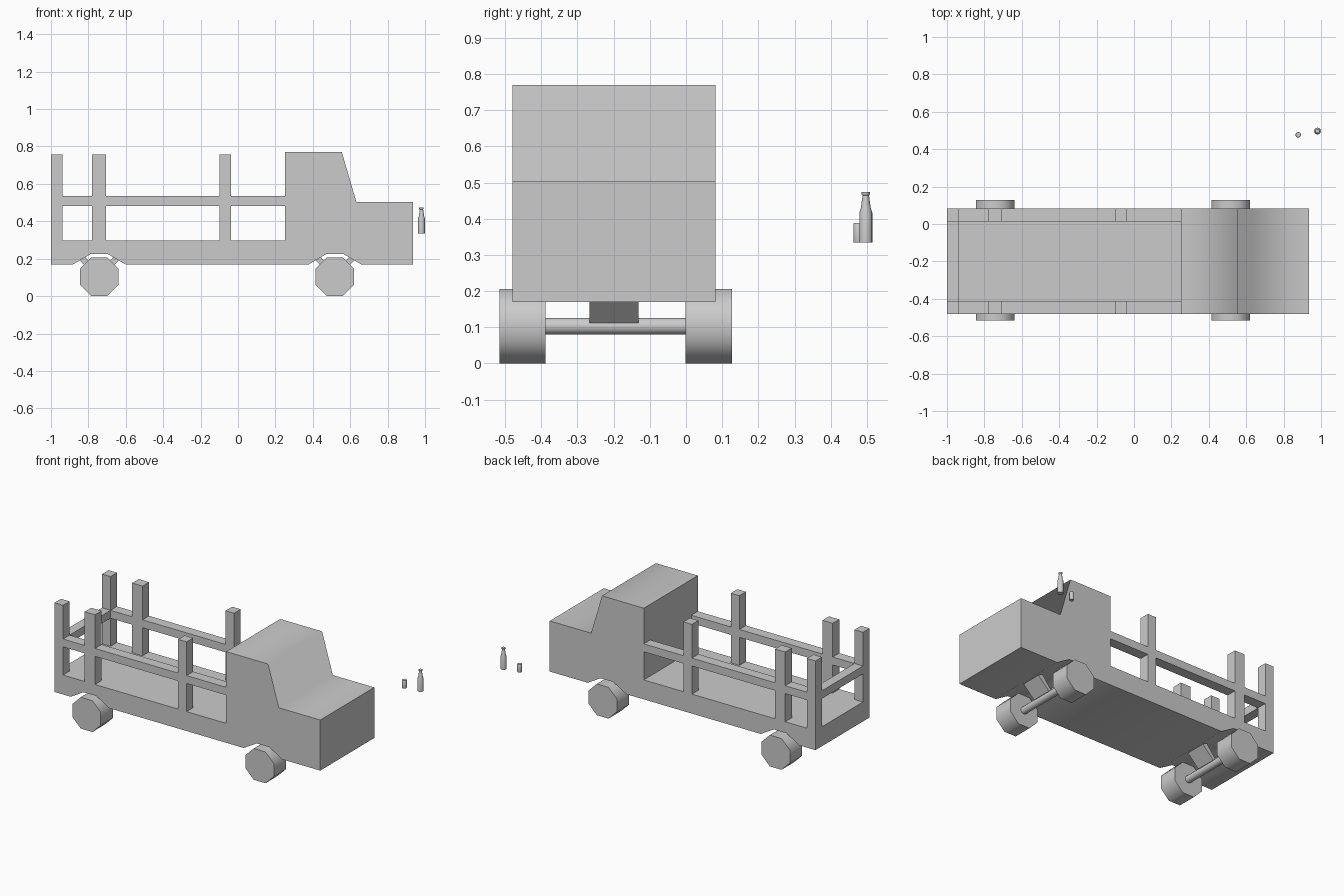
import bpy, bmesh, math
from mathutils import Vector, Matrix

if "Cube" in bpy.data.objects:
    bpy.data.objects.remove(bpy.data.objects["Cube"])

Y0, Y1 = -0.48, 0.082          # truck sides
YC = (Y0 + Y1) / 2
AXLES = (-0.742, 0.518)
WZ = 0.103                     # wheel centre height


def finish(name, bm, angle=None):
    bmesh.ops.recalc_face_normals(bm, faces=bm.faces[:])
    me = bpy.data.meshes.new(name)
    bm.to_mesh(me)
    bm.free()
    ob = bpy.data.objects.new(name, me)
    bpy.context.collection.objects.link(ob)
    if angle:
        bpy.ops.object.select_all(action='DESELECT')
        ob.select_set(True)
        bpy.context.view_layer.objects.active = ob
        bpy.ops.object.shade_smooth_by_angle(angle=math.radians(angle))
    return ob


def prism(name, pts, y0, y1, angle=None):
    """Extrude an x/z outline along y."""
    bm = bmesh.new()
    face = bm.faces.new([bm.verts.new((x, y0, z)) for x, z in pts])
    ext = bmesh.ops.extrude_face_region(bm, geom=[face])
    verts = [v for v in ext['geom'] if isinstance(v, bmesh.types.BMVert)]
    bmesh.ops.translate(bm, verts=verts, vec=(0, y1 - y0, 0))
    return finish(name, bm, angle)


def box(name, x0, x1, y0, y1, z0, z1):
    return prism(name, [(x0, z0), (x1, z0), (x1, z1), (x0, z1)], y0, y1)


def rod(name, x, y0, y1, z, r, n, angle):
    """Cylinder along y with a flat side at the bottom."""
    pts = [(x + r * math.cos((i + 0.5) * math.tau / n),
            z + r * math.sin((i + 0.5) * math.tau / n)) for i in range(n)]
    return prism(name, pts, y0, y1, angle)


def lathe(name, profile, x, y, n=16):
    """Spin an (r, z) profile around a vertical axis."""
    bm = bmesh.new()
    vs = [bm.verts.new((r, 0, z)) for r, z in profile]
    es = [bm.edges.new(p) for p in zip(vs, vs[1:])]
    bmesh.ops.spin(bm, geom=vs + es, axis=(0, 0, 1), cent=(0, 0, 0),
                   angle=math.tau, steps=n, use_duplicate=False)
    bmesh.ops.remove_doubles(bm, verts=bm.verts[:], dist=1e-4)
    bmesh.ops.translate(bm, verts=bm.verts[:], vec=(x, y, 0))
    return finish(name, bm, 40)


# Body: bed, cab and hood in one outline with wheel arches
outline = [(-1.0, 0.17)]
for ax in AXLES:
    outline += [(ax - 0.14, 0.17), (ax - 0.046, 0.225),
                (ax + 0.046, 0.225), (ax + 0.14, 0.17)]
outline += [(0.935, 0.17), (0.935, 0.503), (0.633, 0.503), (0.555, 0.77),
            (0.25, 0.77), (0.25, 0.298), (-1.0, 0.298)]
prism("truck_body", outline, Y0, Y1, 80)

# Bed posts and side rails
for side, ya, yb in (("near", Y0, Y0 + 0.068), ("far", Y1 - 0.068, Y1)):
    for i, (xa, xb) in enumerate([(-1.0, -0.938), (-0.78, -0.705), (-0.10, -0.038)]):
        box(f"{side}_post_{i}", xa, xb, ya, yb, 0.29, 0.757)
    box(f"{side}_rail", -0.99, 0.26, ya, yb, 0.483, 0.535)
box("rear_rail", -1.0, -0.938, Y0 + 0.06, Y1 - 0.06, 0.483, 0.535)

# Wheels, axles and slanted axle mounts
for label, ax in zip(("rear", "front"), AXLES):
    rod(f"{label}_wheel_near", ax, -0.515, -0.388, WZ, 0.1115, 8, 50)
    rod(f"{label}_wheel_far", ax, -0.002, 0.127, WZ, 0.1115, 8, 50)
    rod(f"{label}_axle", ax, -0.40, 0.01, WZ, 0.0235, 16, 40)
    for s in (-1, 1):
        pts = [(ax, 0.115), (ax + s * 0.025, 0.112),
               (ax + s * 0.108, 0.195), (ax + s * 0.08, 0.215)]
        prism(f"{label}_mount_{s}", pts, YC - 0.068, YC + 0.068)

# Bottle and small can
lathe("bottle", [(0, 0.335), (0.018, 0.335), (0.018, 0.417), (0.0135, 0.43),
                 (0.009, 0.464), (0.012, 0.468), (0.012, 0.474), (0, 0.474)],
      0.981, 0.497)
lathe("can", [(0, 0.335), (0.0135, 0.335), (0.0145, 0.338), (0.0145, 0.384),
              (0.0125, 0.388), (0, 0.388)], 0.878, 0.477)
